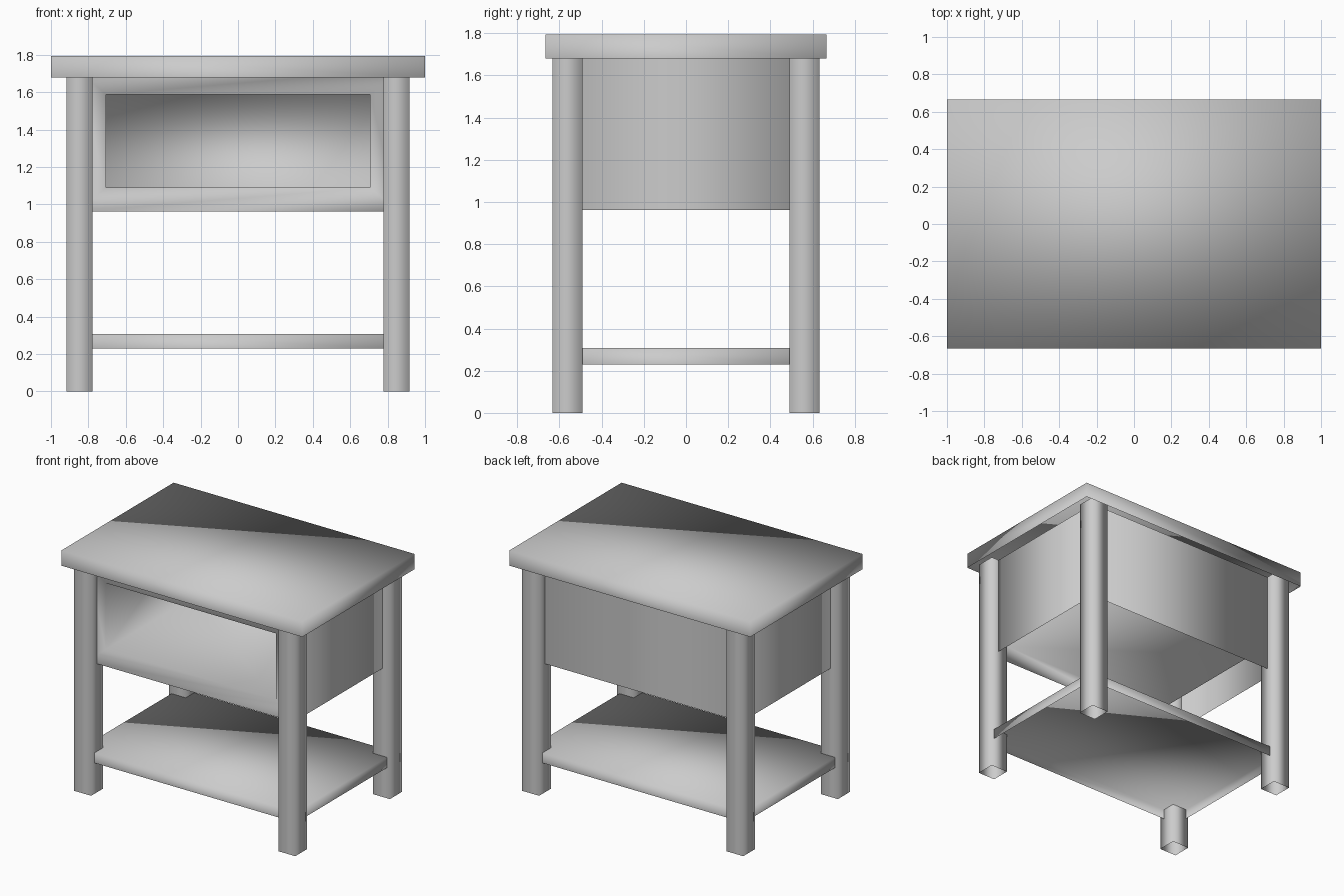
import bpy
import bmesh

if "Cube" in bpy.data.objects:
    bpy.data.objects.remove(bpy.data.objects["Cube"])


def box(name, x, y, z, no_top=False):
    """Smooth-shaded box from (min, max) ranges, open below, optionally above."""
    bm = bmesh.new()
    bmesh.ops.create_cube(bm, size=1)
    bm.normal_update()
    caps = [f for f in bm.faces
            if f.normal.z < -0.5 or (no_top and f.normal.z > 0.5)]
    bmesh.ops.delete(bm, geom=caps, context='FACES_ONLY')
    for v in bm.verts:
        v.co = [r[0] if c < 0 else r[1] for c, r in zip(v.co, (x, y, z))]
    for f in bm.faces:
        f.smooth = True
    mesh = bpy.data.meshes.new(name)
    bm.to_mesh(mesh)
    bm.free()
    obj = bpy.data.objects.new(name, mesh)
    bpy.context.collection.objects.link(obj)
    return obj


TOP = 1.72  # legs and cabinet reach slightly up into the hollow table top

# Overhanging table top
box("table_top", (-1, 1), (-0.665, 0.665), (1.68, 1.795))

# Four square hollow legs
for side, sx in (("left", -1), ("right", 1)):
    for end, sy in (("front", -1), ("back", 1)):
        xs = sorted((sx * 0.777, sx * 0.918))
        ys = sorted((sy * 0.49, sy * 0.632))
        box(f"{end}_{side}_leg", xs, ys, (0, TOP), no_top=True)

# Lower shelf, running into the legs
box("lower_shelf", (-0.895, 0.895), (-0.59, 0.59), (0.23, 0.307))

# Cabinet shell, open below, with a deep compartment pushed in from the front
cabinet = box("cabinet_body", (-0.855, 0.855), (-0.56, 0.56), (0.963, TOP),
              no_top=True)
bm = bmesh.new()
bm.from_mesh(cabinet.data)
bm.normal_update()
front = min(bm.faces, key=lambda f: f.calc_center_median().y)
bmesh.ops.inset_region(bm, faces=[front], thickness=0.08, use_boundary=True)
for v in front.verts:
    v.co.x = 0.707 if v.co.x > 0 else -0.707
    v.co.z = 1.588 if v.co.z > 1.32 else 1.09
inner = bmesh.ops.extrude_discrete_faces(bm, faces=[front])["faces"][0]
bmesh.ops.translate(bm, verts=inner.verts, vec=(0, 1.02, 0))
for f in bm.faces:
    f.smooth = True
bm.to_mesh(cabinet.data)
bm.free()
